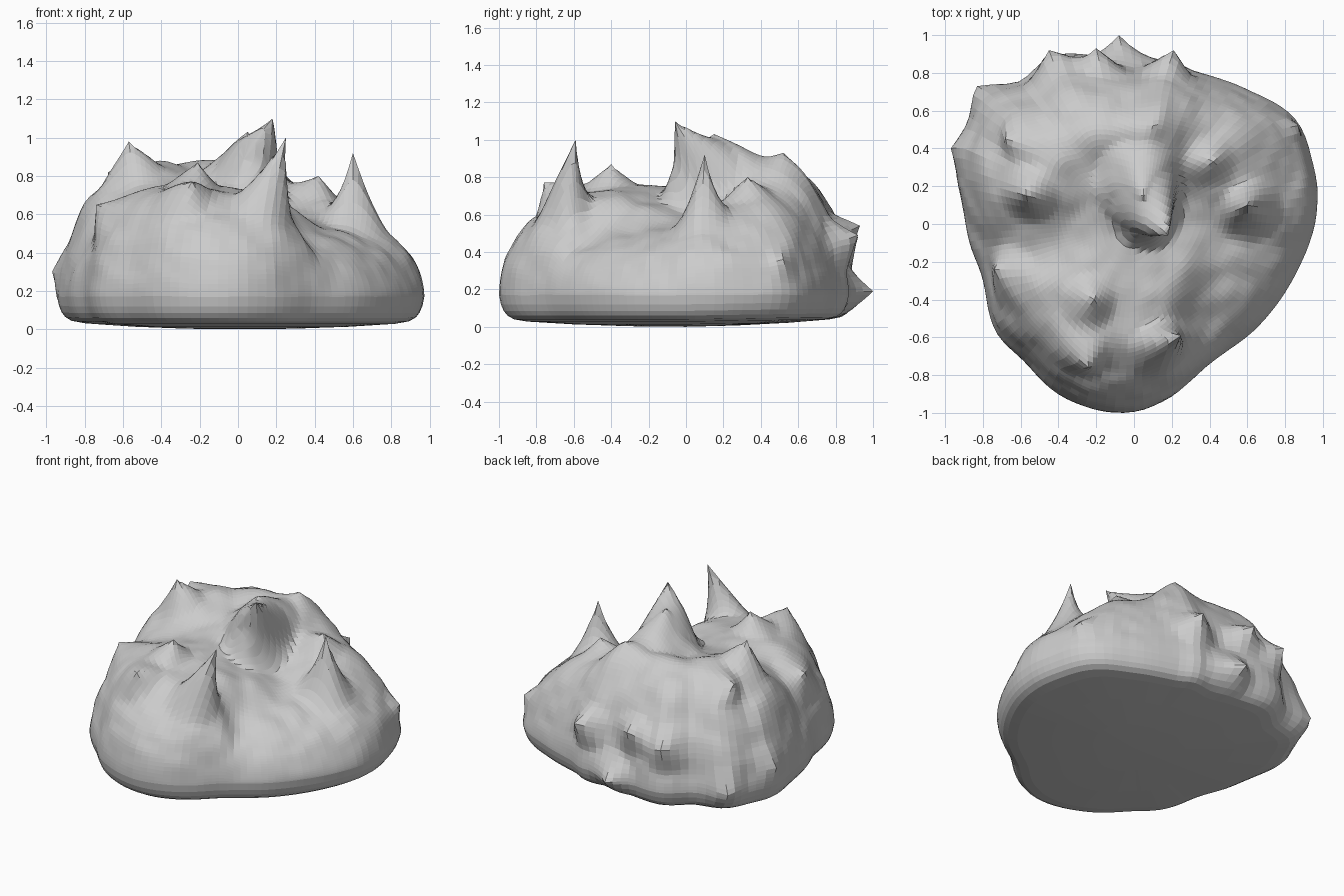
import bpy, math
from mathutils import Vector, noise

if "Cube" in bpy.data.objects:
    bpy.data.objects.remove(bpy.data.objects["Cube"])

SEG, TOP = 120, 46

# plan outline of the rock seen from above
outline = [(.97, .1), (.94, .35), (.84, .57), (.6, .71), (.32, .81), (.19, .87), (0, .85),
           (-.2, .89), (-.43, .89), (-.6, .76), (-.8, .69), (-.9, .5), (-.94, .38), (-.91, .1),
           (-.87, -.1), (-.8, -.3), (-.73, -.57), (-.58, -.73), (-.4, -.9), (-.1, -1), (.13, -.95),
           (.4, -.74), (.66, -.54), (.85, -.28)]
polar = sorted((math.atan2(y, x) % math.tau, math.hypot(x, y)) for x, y in outline)
polar = ([(a - math.tau, r) for a, r in polar[-2:]] + polar
         + [(a + math.tau, r) for a, r in polar[:2]])


def radius(t):
    for (_, r0), (a, r1), (b, r2), (_, r3) in zip(polar, polar[1:], polar[2:], polar[3:]):
        if a <= t <= b:
            f = (t - a) / (b - a)
            return r1 + .5 * f * (r2 - r0 + f * (2 * r0 - 5 * r1 + 4 * r2 - r3
                                                 + f * (3 * (r1 - r2) + r3 - r0)))
    return 1


def dome(u, t):
    # the front wall is a little steeper than the other sides
    front = max(0, -math.sin(t + .2)) ** 2
    return max(0, 1 - u ** (3.4 + .5 * front)) ** (.6 - .05 * front)


# broad heights of the upper surface (x, y, z)
heights = [(-.57, .15, .86), (-.4, .42, .86), (-.2, .2, .82), (-.2, .6, .83), (.1, .5, .86),
           (.04, .25, .9), (.4, .33, .75), (.28, .1, .58), (.5, -.1, .52), (.62, .2, .58),
           (.72, .4, .54), (.5, -.4, .44), (.2, -.2, .66), (0, -.4, .72), (-.2, -.3, .77),
           (-.5, -.1, .68), (-.6, -.3, .66), (-.3, -.6, .73), (0, -.7, .66), (.15, -.8, .55),
           (-.15, 0, .74), (-.5, .7, .64), (.15, .75, .66), (.5, .6, .58)]
field = []
for x, y, z in heights:
    t = math.atan2(y, x) % math.tau
    field.append((x, y, min(1.0, .17 + (z - .17) / dome(math.hypot(x, y) / radius(t), t))))


def height(x, y):
    total = value = 0
    for a, b, h in field:
        w = math.exp(-((x - a) ** 2 + (y - b) ** 2) / .03) + 1e-6
        total += w
        value += w * h
    return value / total


# rings: underside, rounded foot, then dome to the crown
verts, faces = [Vector((0, 0, 0))], []
low = [(.3, .003), (.6, .013), (.85, .028), (.92, .04), (.955, .06), (.975, .085), (.99, .12)]
rings = low + [(math.sin(math.pi / 2 * (1 - i / TOP)) ** .9, None) for i in range(TOP)]
for u, z in rings:
    for j in range(SEG):
        t = math.tau * j / SEG
        r = radius(t) * u
        x, y = r * math.cos(t), r * math.sin(t)
        if z is None:
            z_here = .17 + (height(x, y) - .17) * dome(u, t)
        else:
            z_here = z + .015 * max(0, y)
        verts.append(Vector((x, y, z_here)))
verts.append(Vector((0, 0, height(0, 0))))
last = len(verts) - 1
for j in range(SEG):
    k = (j + 1) % SEG
    faces.append((0, 1 + k, 1 + j))
    for i in range(len(rings) - 1):
        a, b = 1 + i * SEG, 1 + (i + 1) * SEG
        faces.append((a + j, a + k, b + k, b + j))
    faces.append((last - SEG + j, last - SEG + k, last))

# gentle weathering
for v in verts:
    if v.z > .12:
        n = noise.noise(v * 4.2) * .025 + noise.noise(v * 9) * .012
        v += Vector((v.x * .5, v.y * .5, .8)) * n * min(1, (v.z - .12) * 5)

# pulled spikes and knobs: base, tip, spread, sharpness
spikes = [((.13, -.66, .6), (.25, -.59, 1.0), .18, 1.6),
          ((.61, .08, .56), (.6, .1, .92), .2, 1.8),
          ((.02, .2, .88), (.05, .15, 1.03), .25, 1.1),
          ((.12, .06, .8), (.18, -.06, 1.1), .24, 1.2),
          ((-.57, .16, .86), (-.57, .15, .98), .18, 1.5),
          ((.1, .55, .84), (.1, .52, .93), .2, 1.4),
          ((-.24, -.4, .77), (-.21, -.4, .87), .16, 1.4),
          ((-.3, -.66, .68), (-.24, -.76, .77), .18, 1.3),
          ((-.67, -.28, .6), (-.74, -.24, .65), .2, 1.3),
          ((-.58, .46, .78), (-.68, .45, .82), .17, 1.3),
          ((.4, .33, .74), (.42, .33, .8), .15, 1.3),
          ((-.07, .85, .18), (-.08, 1.0, .19), .18, 1.3),
          ((.18, .83, .44), (.21, .92, .49), .16, 1.3),
          ((-.2, .84, .48), (-.2, .93, .54), .15, 1.3),
          ((-.41, .82, .45), (-.45, .92, .48), .18, 1.3),
          ((-.78, .66, .2), (-.83, .73, .2), .16, 1.3),
          ((-.92, .4, .28), (-.97, .4, .3), .16, 1.3),
          ((.82, .52, .34), (.87, .52, .36), .12, 1.2)]
for base, tip, spread, power in spikes:
    centre = min(verts, key=lambda v: (v - Vector(base)).length).copy()
    pull = Vector(tip) - centre
    for v in verts:
        d = (v - centre).length / spread
        if d < 1:
            v += pull * (1 - d) ** power

mesh = bpy.data.meshes.new("rock")
mesh.from_pydata(verts, [], faces)
mesh.update()
rock = bpy.data.objects.new("rock", mesh)
bpy.context.collection.objects.link(rock)
